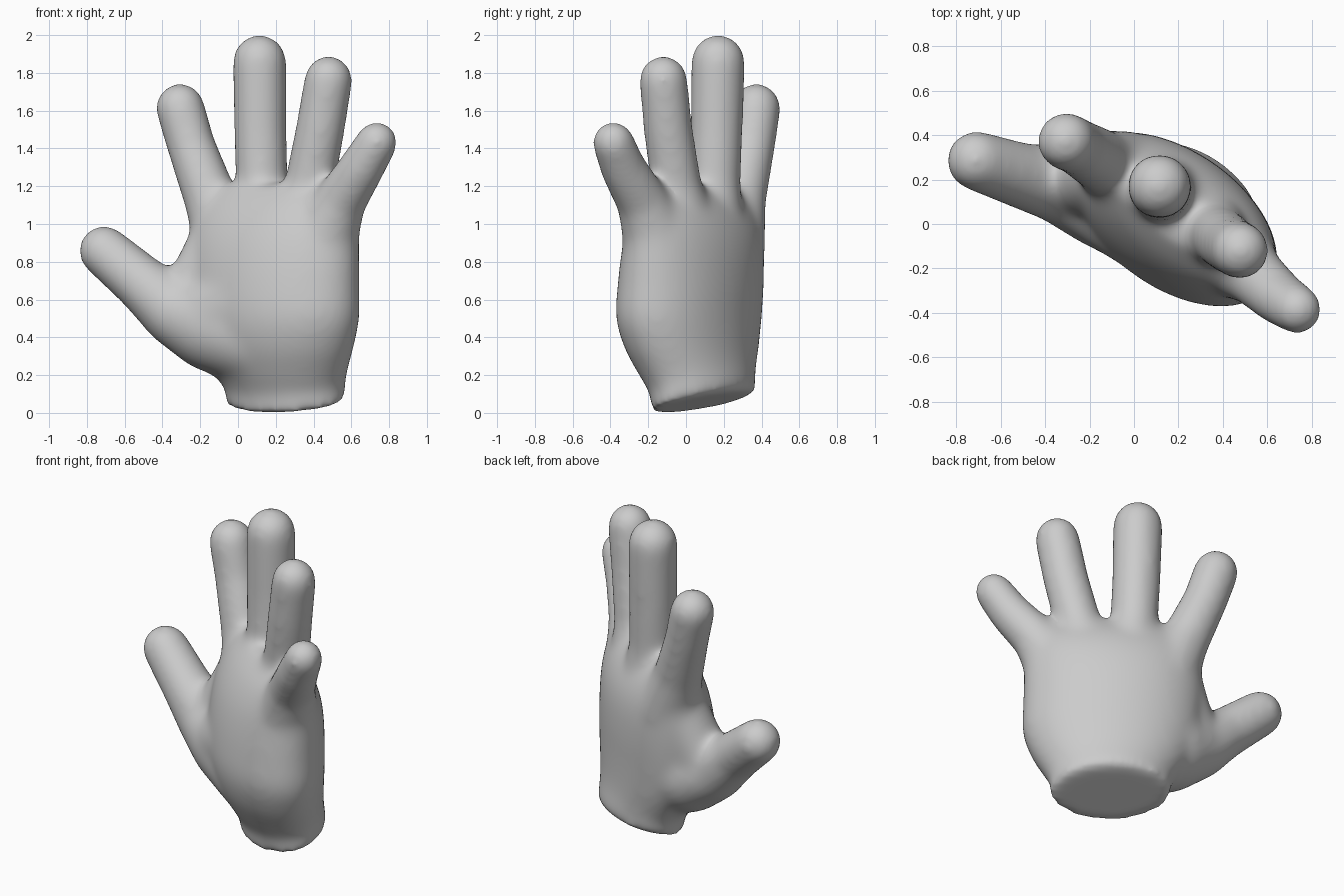
import bpy, bmesh
from math import sin, cos, pi, radians
from mathutils import Matrix

if "Cube" in bpy.data.objects:
    bpy.data.objects.remove(bpy.data.objects["Cube"])

bm = bmesh.new()


def capsule_chain(points):
    """Tapered rounded limb: hull of each neighbouring pair of spheres."""
    for p, q in zip(points, points[1:]):
        part = bmesh.new()
        for x, y, z, r in (p, q):
            bmesh.ops.create_icosphere(part, subdivisions=4, radius=r,
                                       matrix=Matrix.Translation((x, y, z)))
        res = bmesh.ops.convex_hull(part, input=part.verts[:])
        junk = {g for g in res["geom_interior"] + res["geom_unused"]
                if isinstance(g, bmesh.types.BMVert)}
        bmesh.ops.delete(part, geom=list(junk), context='VERTS')
        bmesh.ops.recalc_face_normals(part, faces=part.faces[:])
        tmp = bpy.data.meshes.new("tmp")
        part.to_mesh(tmp)
        part.free()
        bm.from_mesh(tmp)
        bpy.data.meshes.remove(tmp)


def spline(rows, steps=5):
    """Catmull-Rom interpolation of rows of numbers."""
    pts = [rows[0]] + rows + [rows[-1]]
    out = []
    for a, b, c, d in zip(pts, pts[1:], pts[2:], pts[3:]):
        for k in range(steps):
            t = k / steps
            out.append([0.5 * (2 * q + (r - p) * t
                               + (2 * p - 5 * q + 4 * r - s) * t * t
                               + (3 * q - p - 3 * r + s) * t ** 3)
                        for p, q, r, s in zip(a, b, c, d)])
    return out + [rows[-1]]


def loft(rings, n=72, angle=-35):
    """Elliptical sections turned about z; shear tilts the wrist cut."""
    ca, sa = cos(radians(angle)), sin(radians(angle))
    loops = []
    for z, cx, cy, a, b, shear in rings:
        loop = []
        for i in range(n):
            u, v = a * cos(2 * pi * i / n), b * sin(2 * pi * i / n)
            dx, dy = u * ca - v * sa, u * sa + v * ca
            loop.append(bm.verts.new((cx + dx, cy + dy,
                                      z + shear * (0.13 * dx + 0.24 * dy))))
        loops.append(loop)
    faces = [bm.faces.new(loops[0][::-1]), bm.faces.new(loops[-1])]
    for lo, hi in zip(loops, loops[1:]):
        for i in range(n):
            j = (i + 1) % n
            faces.append(bm.faces.new((lo[i], lo[j], hi[j], hi[i])))
    bmesh.ops.recalc_face_normals(bm, faces=faces)


# palm and wrist: z, centre x, centre y, half width, half thickness, shear
loft(spline([
    (0.054, 0.255, 0.09, 0.358, 0.235, 1),
    (0.13, 0.25, 0.088, 0.352, 0.235, 0.7),
    (0.22, 0.225, 0.06, 0.395, 0.26, 0.3),
    (0.34, 0.20, 0.03, 0.46, 0.29, 0),
    (0.50, 0.19, 0.015, 0.51, 0.307, 0),
    (0.68, 0.185, 0.025, 0.518, 0.304, 0),
    (0.85, 0.188, 0.035, 0.518, 0.285, 0),
    (0.98, 0.195, 0.038, 0.51, 0.25, 0),
    (1.10, 0.20, 0.038, 0.47, 0.19, 0),
    (1.21, 0.19, 0.045, 0.36, 0.10, 0),
]))

# fingers and thumb: x, y, z, radius
limbs = [
    [(-0.04, 0.23, 0.88, 0.19), (-0.14, 0.28, 1.12, 0.145),
     (-0.25, 0.345, 1.42, 0.13), (-0.306, 0.372, 1.616, 0.132)],   # index
    [(0.14, 0.12, 0.95, 0.19), (0.127, 0.15, 1.2, 0.14),
     (0.118, 0.162, 1.5, 0.141), (0.114, 0.17, 1.860, 0.145)],      # middle
    [(0.32, -0.02, 0.95, 0.19), (0.378, -0.05, 1.2, 0.136),
     (0.435, -0.095, 1.5, 0.132), (0.479, -0.12, 1.764, 0.13)],     # ring
    [(0.44, -0.14, 0.88, 0.19), (0.535, -0.225, 1.11, 0.14),
     (0.65, -0.33, 1.29, 0.124), (0.735, -0.385, 1.433, 0.113)],    # little
    [(0.12, 0.03, 0.40, 0.26), (-0.13, 0.14, 0.465, 0.25),
     (-0.33, 0.18, 0.53, 0.18), (-0.50, 0.215, 0.68, 0.15),
     (-0.71, 0.285, 0.858, 0.136)],                                 # thumb
    [(-0.26, 0.19, 0.58, 0.165), (-0.09, 0.23, 0.92, 0.165)],       # web
    [(-0.12, 0.12, 0.50, 0.23), (0.16, -0.01, 0.62, 0.26)],         # pad
    [(-0.10, 0.14, 0.44, 0.23), (0.10, 0.13, 0.27, 0.18)],          # heel
]
for limb in limbs:
    capsule_chain(limb)

mesh = bpy.data.meshes.new("hand")
bm.to_mesh(mesh)
bm.free()
hand = bpy.data.objects.new("hand", mesh)
bpy.context.collection.objects.link(hand)

# fuse everything into one skin and soften the joins
rm = hand.modifiers.new("fuse", 'REMESH')
rm.mode = 'VOXEL'
rm.voxel_size = 0.016
rm.use_smooth_shade = True
sm = hand.modifiers.new("soften", 'SMOOTH')
sm.factor = 0.5
sm.iterations = 60
